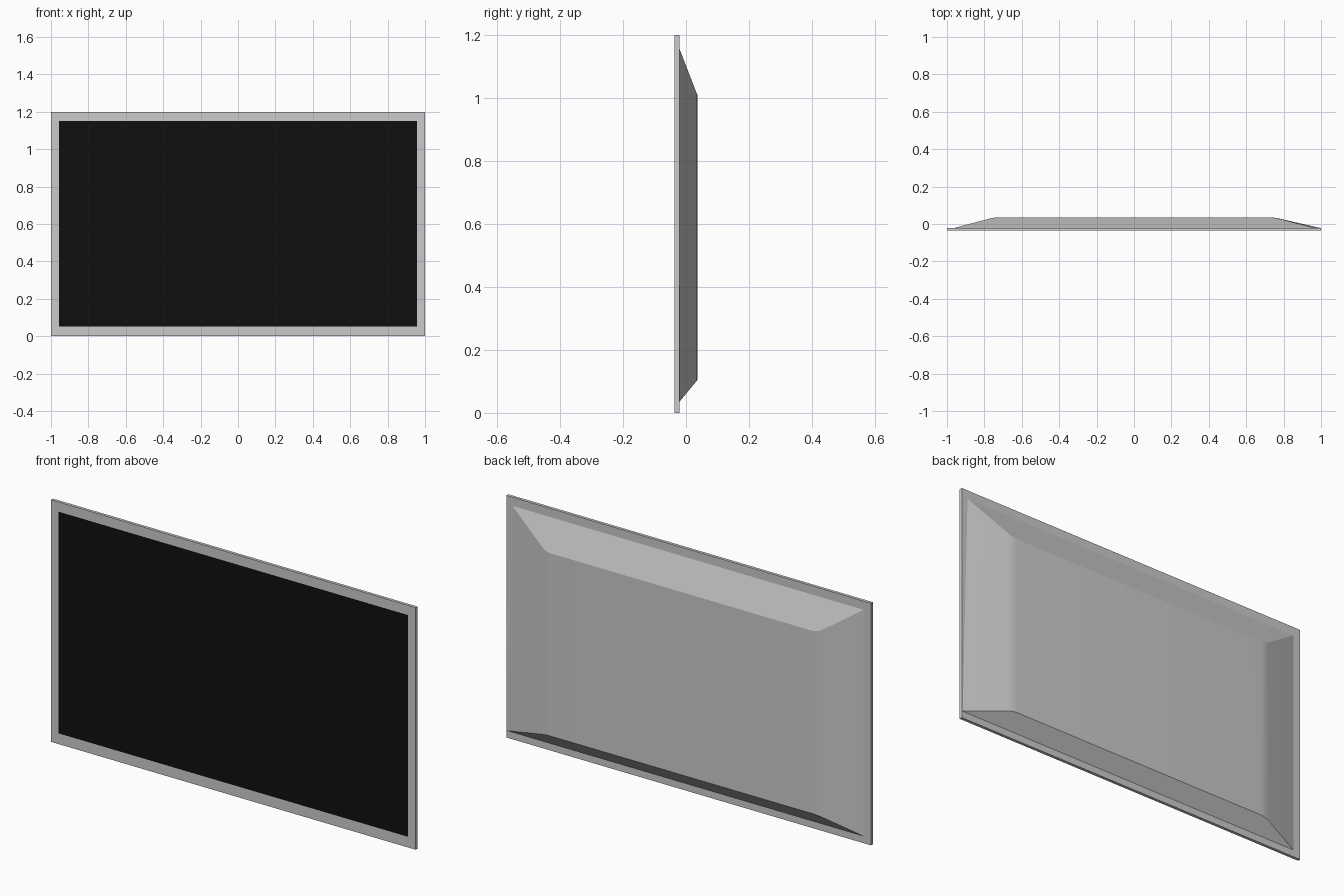
import bpy, bmesh, math

if "Cube" in bpy.data.objects:
    bpy.data.objects.remove(bpy.data.objects["Cube"])


def rect(y, x0, x1, z0, z1, skew=0.0):
    """Rectangular ring in the xz plane; skew pushes the lower +x corner out."""
    return [(x0, y, z0), (x1 + skew, y, z0), (x1, y, z1), (x0, y, z1)]


def loft(name, rings, bevel=0.0):
    """Closed solid through a list of rings; bevel rounds the last ring's upright edges."""
    bm = bmesh.new()
    loops = [[bm.verts.new(p) for p in ring] for ring in rings]
    for a, b in zip(loops, loops[1:]):
        for i in range(4):
            j = (i + 1) % 4
            bm.faces.new((a[i], a[j], b[j], b[i]))
    bm.faces.new(loops[0])
    bm.faces.new(loops[-1])
    bmesh.ops.recalc_face_normals(bm, faces=bm.faces)
    if bevel:
        r = loops[-1]
        edges = [bm.edges.get((r[1], r[2])), bm.edges.get((r[3], r[0]))]
        bmesh.ops.bevel(bm, geom=edges, offset=bevel, segments=3,
                        profile=0.5, affect='EDGES')
    mesh = bpy.data.meshes.new(name)
    bm.to_mesh(mesh)
    bm.free()
    obj = bpy.data.objects.new(name, mesh)
    bpy.context.collection.objects.link(obj)
    return obj


FRONT, MID, BACK = -0.036, -0.021, 0.036
opening = (-0.958, 0.958, 0.053, 1.152)
outer = (-1, 1, 0, 1.2)

# Bezel: thin slab with a shallow pocket in front
loft("bezel", [rect(FRONT + 0.005, *opening), rect(FRONT, *opening),
               rect(FRONT, *outer), rect(MID, *outer)])

# Dark display panel filling the pocket
screen = loft("screen", [rect(FRONT, *opening), rect(FRONT + 0.005, *opening)])
black = bpy.data.materials.new("black")
black.diffuse_color = (0.005, 0.005, 0.005, 1)
black.use_nodes = True
black.node_tree.nodes["Principled BSDF"].inputs["Base Color"].default_value = black.diffuse_color
screen.data.materials.append(black)

# Tapered rear housing, its lower +x corner slightly splayed
shell = loft("rear_housing", [rect(MID, -0.96, 0.966, 0.035, 1.157, skew=0.029),
                              rect(BACK, -0.745, 0.745, 0.104, 1.01)], bevel=0.025)
bpy.ops.object.select_all(action='DESELECT')
shell.select_set(True)
bpy.context.view_layer.objects.active = shell
bpy.ops.object.shade_smooth_by_angle(angle=math.radians(12))
